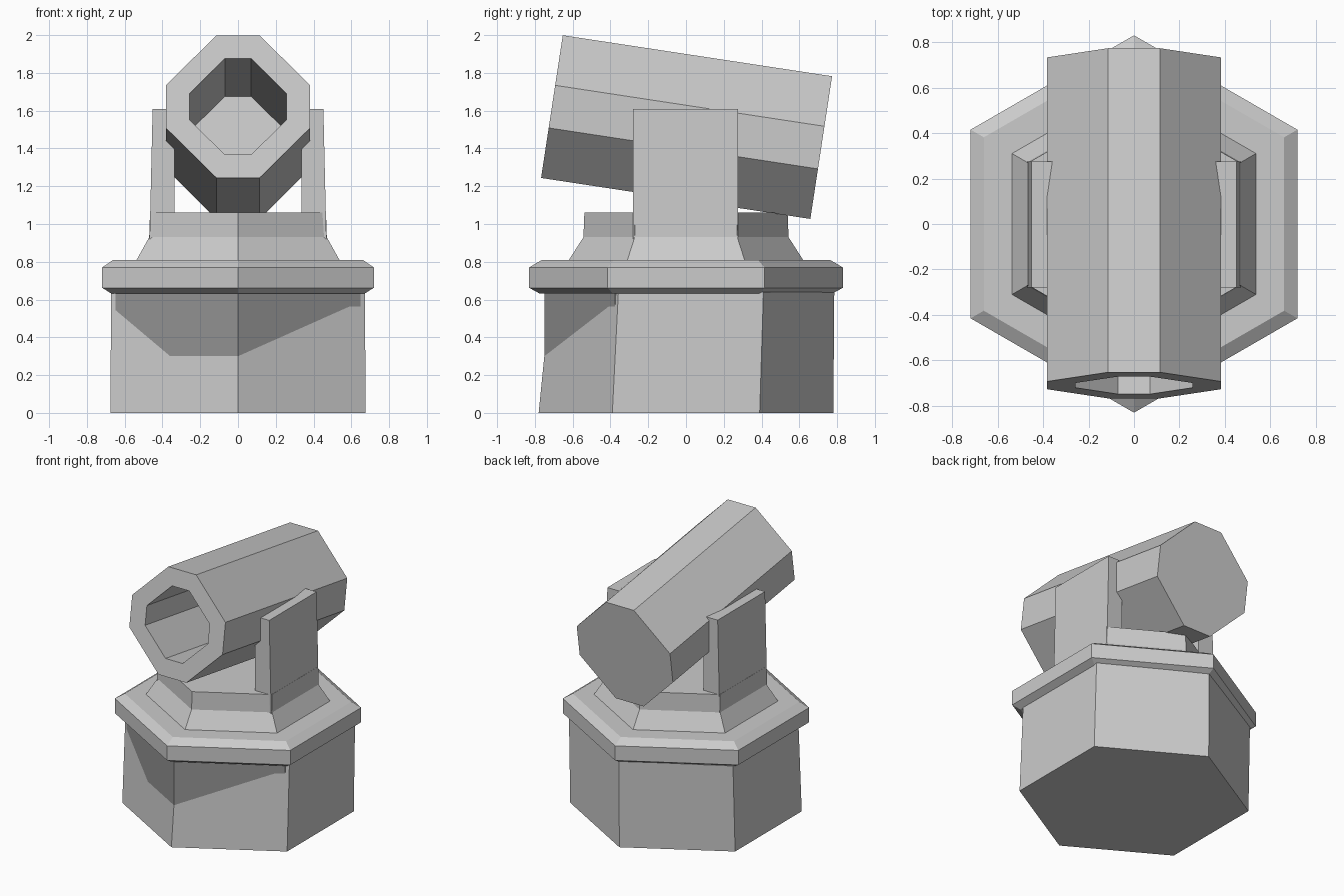
import bpy, bmesh, math
from mathutils import Vector, Matrix

if "Cube" in bpy.data.objects:
    bpy.data.objects.remove(bpy.data.objects["Cube"])


def loft(name, rings):
    """Closed flat-shaded shell bridging equal-sized rings, capped at both ends."""
    bm = bmesh.new()
    loops = [[bm.verts.new(p) for p in ring] for ring in rings]
    n = len(loops[0])
    for a, b in zip(loops, loops[1:]):
        for i in range(n):
            j = (i + 1) % n
            bm.faces.new((a[i], a[j], b[j], b[i]))
    bm.faces.new(loops[0])
    bm.faces.new(loops[-1])
    bmesh.ops.recalc_face_normals(bm, faces=bm.faces)
    mesh = bpy.data.meshes.new(name)
    bm.to_mesh(mesh)
    bm.free()
    obj = bpy.data.objects.new(name, mesh)
    bpy.context.collection.objects.link(obj)
    return obj


def hexagon(r, z):
    # corner points towards the front (-y)
    return [Vector((r * math.sin(math.radians(60 * i)), -r * math.cos(math.radians(60 * i)), z))
            for i in range(6)]


def octagon(a, b, y):
    # chamfered square in the xz plane: half width a, half flat b
    return [Vector((x, y, z)) for x, z in
            ((b, a), (a, b), (a, -b), (b, -a), (-b, -a), (-a, -b), (-a, b), (-b, a))]


# Hexagonal pedestal, its front leaning slightly inwards
top = [Vector((x, y, 0.64)) for x, y in
       ((0, -0.716), (0.672, -0.358), (0.672, 0.41), (0, 0.785), (-0.672, 0.41), (-0.672, -0.358))]
loft("pedestal", [hexagon(0.78, 0), top])

# Darker upright core that shows through the leaning front
core = loft("pedestal_core", [hexagon(0.75, 0.1), hexagon(0.75, 0.64)])
dark = bpy.data.materials.new("dark_grey")
dark.diffuse_color = (0.3, 0.3, 0.3, 1)
dark.use_nodes = True
dark.node_tree.nodes["Principled BSDF"].inputs["Base Color"].default_value = dark.diffuse_color
core.data.materials.append(dark)

# Bevelled collar and turntable
loft("collar", [hexagon(r, z) for r, z in
                ((0.775, 0.632), (0.83, 0.662), (0.83, 0.77), (0.763, 0.81))])
loft("turntable", [hexagon(r, z) for r, z in
                   ((0.62, 0.80), (0.62, 0.81), (0.543, 0.93), (0.538, 1.06))])

# Side brackets
for side, label in ((-1, "left"), (1, "right")):
    loft(label + "_bracket",
         [[Vector((side * x, y, z)) for x, y in
           ((0.335, -0.28), (outer, -0.28), (outer, 0.275), (0.335, 0.275))]
          for outer, z in ((0.468, 0.92), (0.452, 1.61))])

# Tilted octagonal barrel with a deep bore
half = 0.721
barrel = loft("barrel", [octagon(0.382, 0.114, half), octagon(0.382, 0.114, -half),
                         octagon(0.257, 0.07, -half), octagon(0.257, 0.07, half - 0.11)])
barrel.data.transform(Matrix.Translation((0, 0.003, 1.513)) @
                      Matrix.Rotation(math.radians(-8.65), 4, 'X'))
